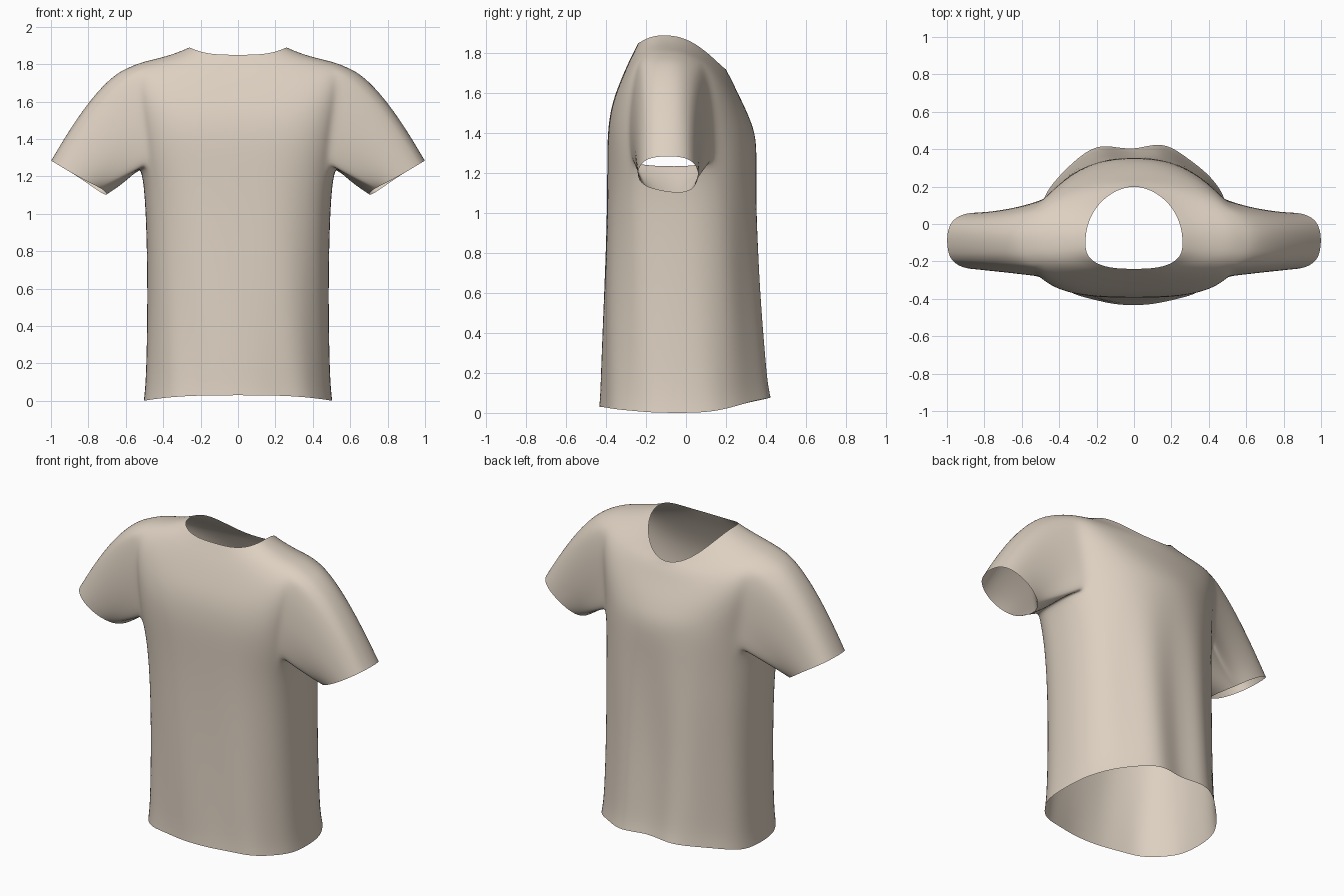
import bpy, bmesh, math

cube = bpy.data.objects.get("Cube")
if cube:
    bpy.data.objects.remove(cube)

COLS = 48
ARM = 4  # armhole half width in columns

# Torso loops: half width, front y, back y, side y, front z, side z, back z,
# front roundness, back roundness
RINGS = [
    (.505, -.43, .42, -.02, .03, .00, .08, .8, .9),
    (.495, -.425, .405, -.02, .10, .08, .15, .8, .9),
    (.488, -.42, .39, -.02, .30, .30, .32, .8, .9),
    (.485, -.41, .37, -.02, .60, .60, .60, .78, .9),
    (.49, -.40, .36, -.03, .90, .90, .90, .75, .9),
    (.50, -.395, .355, -.05, 1.14, 1.12, 1.14, .7, .92),
    (.52, -.395, .355, -.07, 1.32, 1.25, 1.32, .64, .95),
    (.535, -.39, .345, -.08, 1.42, 1.40, 1.40, .6, .95),
    (.555, -.38, .325, -.08, 1.50, 1.54, 1.46, .6, .95),
    (.575, -.36, .295, -.08, 1.58, 1.68, 1.53, .62, .95),
    (.58, -.325, .255, -.09, 1.67, 1.785, 1.61, .66, .95),
    (.52, -.29, .23, -.09, 1.75, 1.81, 1.665, .7, 1),
    (.44, -.265, .213, -.10, 1.80, 1.828, 1.695, .74, 1),
    (.34, -.25, .205, -.10, 1.83, 1.855, 1.71, .74, 1.05),
    (.26, -.24, .20, -.10, 1.85, 1.89, 1.72, .74, 1.1),
]
ARM_LOW, ARM_HIGH = 6, 10


def spow(v, e):
    return math.copysign(abs(v) ** e, v)


def torso_point(ring, j):
    a, yf, yb, ys, zf, zs, zb, ef, eb = ring
    t = 2 * math.pi * j / COLS
    c, s = math.cos(t), math.sin(t)
    back = s > 0
    e = eb if back else ef
    x = a * spow(c, e)
    y = ys + ((yb if back else yf) - ys) * abs(s) ** min(e, .95)
    w = abs(c) ** 2.4
    z = zs * w + (zb if back else zf) * (1 - w)
    # hanging folds that fade toward the chest
    drop = max(0, 1 - z / 1.3)
    if back:
        y += .028 * drop * s * -math.cos(17 * x + .2)
    y += .006 * drop * math.sin(9 * t + 3 * z)
    return x, y, z


def sleeve(bm, grid, mid):
    # armhole outline
    low = [(ARM_LOW, j) for j in range(-ARM, ARM)]
    side = [(r, ARM) for r in range(ARM_LOW, ARM_HIGH)]
    top = [(ARM_HIGH, j) for j in range(ARM, -ARM, -1)]
    rest = [(r, -ARM) for r in range(ARM_HIGH, ARM_LOW, -1)]
    loop = [grid[r][(mid + j) % COLS] for r, j in low + side + top + rest]
    sign = 1 if mid == 0 else -1
    start = [v.co.copy() for v in loop]
    zs = [p.z for p in start]
    ys = [p.y for p in start]
    zc, hz = (max(zs) + min(zs)) / 2, (max(zs) - min(zs)) / 2
    yc, hy = (max(ys) + min(ys)) / 2, (max(ys) - min(ys)) / 2
    steps = 7
    for k in range(1, steps + 1):
        u = k / steps
        new = []
        for p in start:
            t = math.atan2((p.z - zc) / hz, (p.y - yc) / hy)
            s, c = math.sin(t), math.cos(t)
            sx, cx = spow(s, .85), spow(c, .85)
            end = p.copy()
            end.x = sign * (.85 + .15 * sx)
            end.y = -.09 + .155 * cx
            end.z = 1.195 + .09 * sx - .02 * cx * max(0, -s)
            # the shoulder cap bulges, the underside stays straight
            ctrl = (p + end) / 2
            up = max(0, s)
            ctrl.x += sign * (.02 * abs(c) - .05 * up)
            ctrl.y -= .03 * max(0, c)
            ctrl.z += .205 * up - .02 * max(0, -s)
            new.append(bm.verts.new(p * (1 - u) ** 2 + ctrl * 2 * u * (1 - u) + end * u * u))
        for i in range(len(loop)):
            n = (i + 1) % len(loop)
            bm.faces.new((loop[i], loop[n], new[n], new[i]))
        loop = new


# Cloth surface: torso loops with two armholes, then sleeves
bm = bmesh.new()
grid = [[bm.verts.new(torso_point(r, j)) for j in range(COLS)] for r in RINGS]
for r in range(len(RINGS) - 1):
    for j in range(COLS):
        at_arm = (j + ARM) % (COLS // 2) < 2 * ARM
        if ARM_LOW <= r < ARM_HIGH and at_arm:
            continue
        n = (j + 1) % COLS
        bm.faces.new((grid[r][j], grid[r][n], grid[r + 1][n], grid[r + 1][j]))
for mid in (0, COLS // 2):
    sleeve(bm, grid, mid)
for v in [v for v in bm.verts if not v.link_faces]:
    bm.verts.remove(v)
bmesh.ops.recalc_face_normals(bm, faces=bm.faces)
for f in bm.faces:
    f.smooth = True
mesh = bpy.data.meshes.new("shirt")
bm.to_mesh(mesh)
bm.free()
shirt = bpy.data.objects.new("shirt", mesh)
bpy.context.collection.objects.link(shirt)
sub = shirt.modifiers.new("smooth_cloth", 'SUBSURF')
sub.levels = sub.render_levels = 2

# Beige cloth
mat = bpy.data.materials.new("beige_cloth")
mat.use_nodes = True
color = (.72, .63, .53, 1)
mat.diffuse_color = color
mat.node_tree.nodes["Principled BSDF"].inputs["Base Color"].default_value = color
mesh.materials.append(mat)
